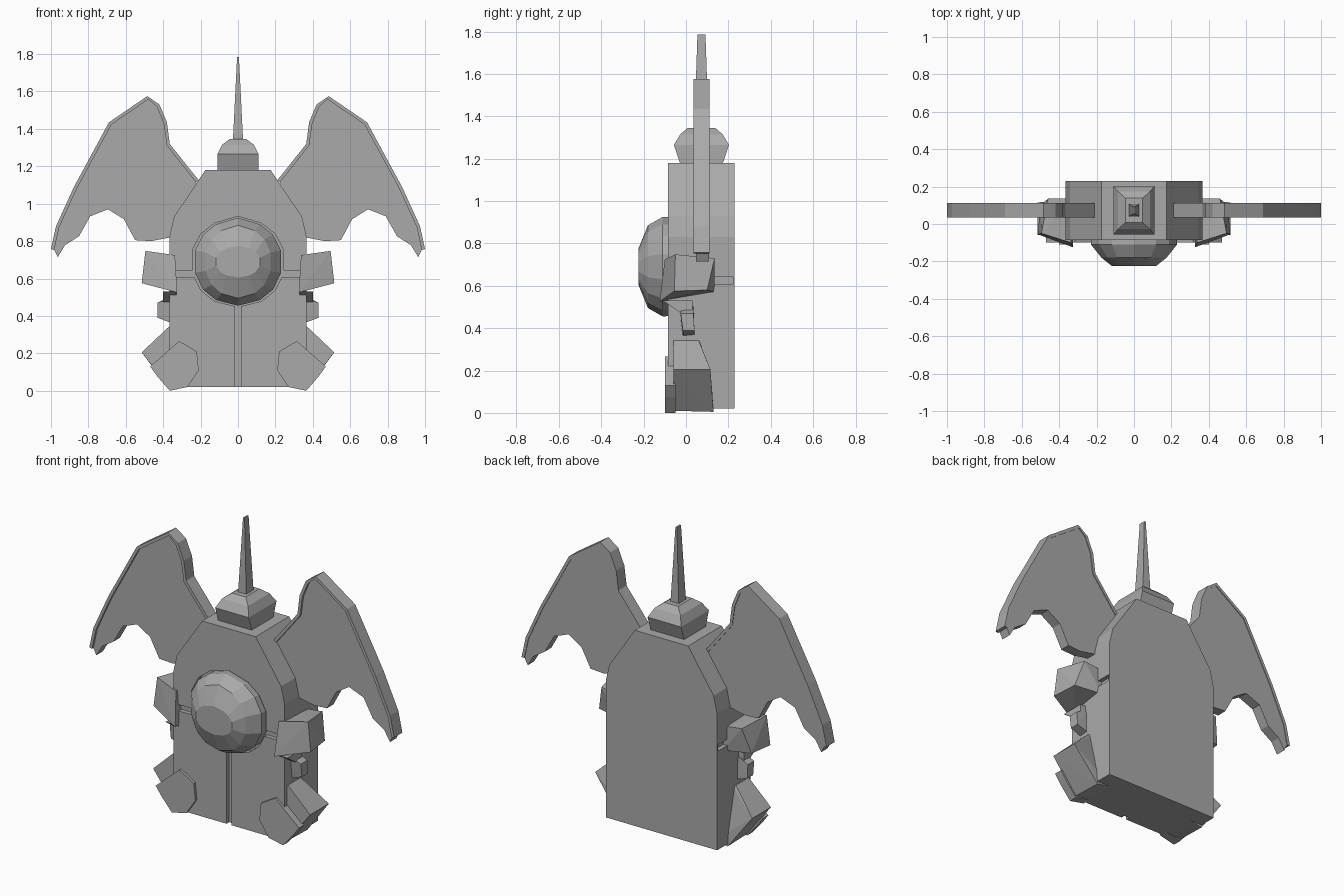
import bpy, bmesh
from mathutils import Vector

if "Cube" in bpy.data.objects:
    bpy.data.objects.remove(bpy.data.objects["Cube"])

grey = bpy.data.materials.new("stone_grey")
grey.use_nodes = True
grey.diffuse_color = (0.4, 0.4, 0.4, 1)
grey.node_tree.nodes["Principled BSDF"].inputs["Base Color"].default_value = (0.4, 0.4, 0.4, 1)


def finish(name, bm):
    bmesh.ops.recalc_face_normals(bm, faces=bm.faces)
    mesh = bpy.data.meshes.new(name)
    bm.to_mesh(mesh)
    bm.free()
    mesh.materials.append(grey)
    ob = bpy.data.objects.new(name, mesh)
    bpy.context.collection.objects.link(ob)
    return ob


def loft(name, rings):
    """Skin closed rings of equal length and cap both ends."""
    bm = bmesh.new()
    loops = [[bm.verts.new(p) for p in ring] for ring in rings]
    n = len(loops[0])
    for a, b in zip(loops, loops[1:]):
        for i in range(n):
            j = (i + 1) % n
            bm.faces.new((a[i], a[j], b[j], b[i]))
    bm.faces.new(loops[0])
    bm.faces.new(loops[-1])
    return finish(name, bm)


def prism(name, outline, y0, y1, side=1):
    return loft(name, [[(x * side, y, z) for x, z in outline] for y in (y0, y1)])


def hull(name, points, side=1):
    bm = bmesh.new()
    for x, y, z in points:
        bm.verts.new((x * side, y, z))
    out = bmesh.ops.convex_hull(bm, input=bm.verts)
    bmesh.ops.delete(bm, geom=list({v for v in out["geom_interior"] if isinstance(v, bmesh.types.BMVert)}),
                     context="VERTS")
    return finish(name, bm)


def box(name, x0, x1, y0, y1, z0, z1):
    return prism(name, [(x0, z0), (x1, z0), (x1, z1), (x0, z1)], y0, y1)


def cut(ob, cutter):
    mod = ob.modifiers.new("groove", "BOOLEAN")
    mod.operation, mod.solver, mod.object = "DIFFERENCE", "EXACT", cutter
    deps = bpy.context.evaluated_depsgraph_get()
    mesh = bpy.data.meshes.new_from_object(ob.evaluated_get(deps))
    ob.modifiers.clear()
    ob.data = mesh
    bpy.data.objects.remove(cutter)


def mirrored(half):
    return half + [(-x, z) for x, z in reversed(half) if x > 0]


# Body slab with a sloped top
body = prism("body", mirrored([(0.365, 0.02), (0.365, 0.83), (0.342, 0.93), (0.175, 1.18)]), -0.085, 0.23)

# Faceted dome on the chest, sitting in a slightly larger socket
dome = mirrored([(0, 0.235), (0.12, 0.2), (0.19, 0.145), (0.235, 0.06), (0.235, -0.06),
                 (0.19, -0.15), (0.12, -0.205), (0, -0.235)])
centre = 0.69


def dome_ring(y, sx, sz):
    return [(x * sx, y, centre + z * sz) for x, z in dome]


cut(body, loft("socket_cutter", [dome_ring(-0.12, 1.04, 1.03), dome_ring(-0.055, 1.04, 1.03)]))
cut(body, box("seam_cutter", -0.016, 0.016, -0.12, -0.06, -0.1, 0.5))
for s in (-1, 1):
    cut(body, box("front_groove_cutter", *sorted((s * 0.2, s * 0.42)), -0.12, -0.06, 0.605, 0.642))
    cut(body, box("side_groove_cutter", *sorted((s * 0.34, s * 0.42)), -0.12, 0.222, 0.605, 0.642))
loft("chest_dome", [dome_ring(-0.04, 0.98, 0.98), dome_ring(-0.11, 0.98, 1),
                    dome_ring(-0.18, 0.74, 0.83), dome_ring(-0.225, 0.5, 0.36)])


# Stepped cap and tapered spire
def rect(hx, hy, z, cy=0.073):
    return [(hx, cy + hy, z), (-hx, cy + hy, z), (-hx, cy - hy, z), (hx, cy - hy, z)]


loft("spire_cap", [rect(0.11, 0.1, 1.175), rect(0.11, 0.13, 1.265), rect(0.085, 0.1, 1.315), rect(0.045, 0.065, 1.345)])
loft("spire", [rect(0.027, 0.034, 1.34), rect(0.005, 0.019, 1.785)])

# Wing outline: leading edge first, then the scalloped trailing edge
leading = [(0.21, 1.125), (0.365, 1.32), (0.38, 1.435), (0.42, 1.53), (0.485, 1.575),
           (0.69, 1.435), (0.877, 1.09), (0.973, 0.88), (1.0, 0.757)]
trailing = [(0.963, 0.715), (0.925, 0.778), (0.85, 0.826), (0.79, 0.933), (0.695, 0.97), (0.61, 0.917),
            (0.55, 0.805), (0.465, 0.8), (0.36, 0.82), (0.21, 0.85)]
inner = []
for i, p in enumerate(leading):
    a, b = leading[max(i - 1, 0)], leading[min(i + 1, len(leading) - 1)]
    t = (Vector(b) - Vector(a)).normalized()
    inner.append((p[0] + t.y * 0.018, p[1] - t.x * 0.018))

for s, tag in ((1, "left"), (-1, "right")):
    prism(tag + "_wing", inner + trailing, 0.048, 0.108, s)
    prism(tag + "_wing_rim", leading + inner[::-1], 0.035, 0.112, s)

    # Blocky hand
    hull(tag + "_hand", [(0.337, -0.1, 0.725), (0.325, -0.125, 0.525), (0.495, -0.05, 0.748), (0.515, -0.055, 0.575),
                         (0.337, 0.135, 0.715), (0.337, 0.135, 0.57), (0.46, 0.135, 0.73), (0.5, 0.1, 0.58)], s)
    # Bent forearm under the hand
    hull(tag + "_elbow", [(x, y, z) for x in (0.33, 0.4)
                          for y, z in ((-0.11, 0.53), (0.03, 0.53), (0.03, 0.47), (-0.03, 0.475))], s)
    hull(tag + "_forearm", [(0.35, -0.03, 0.5), (0.43, -0.025, 0.47), (0.43, 0.035, 0.47), (0.35, 0.035, 0.51),
                            (0.35, -0.015, 0.36), (0.43, -0.015, 0.39), (0.43, 0.04, 0.39), (0.35, 0.04, 0.365)], s)
    # Leg tapering towards the back, and a foot plate in front
    hull(tag + "_leg", [(0.34, -0.06, 0.345), (0.37, -0.06, 0.342), (0.515, -0.06, 0.205), (0.365, -0.06, 0.01),
                        (0.34, 0.06, 0.345), (0.37, 0.06, 0.342), (0.515, 0.115, 0.205), (0.365, 0.13, 0.005),
                        (0.28, -0.06, 0.02), (0.28, 0.13, 0.02)], s)
    prism(tag + "_foot", [(0.315, 0.265), (0.295, 0.255), (0.22, 0.21), (0.21, 0.11), (0.27, 0.02),
                          (0.365, 0.0), (0.43, 0.075), (0.47, 0.13)], -0.1, -0.05, s)
